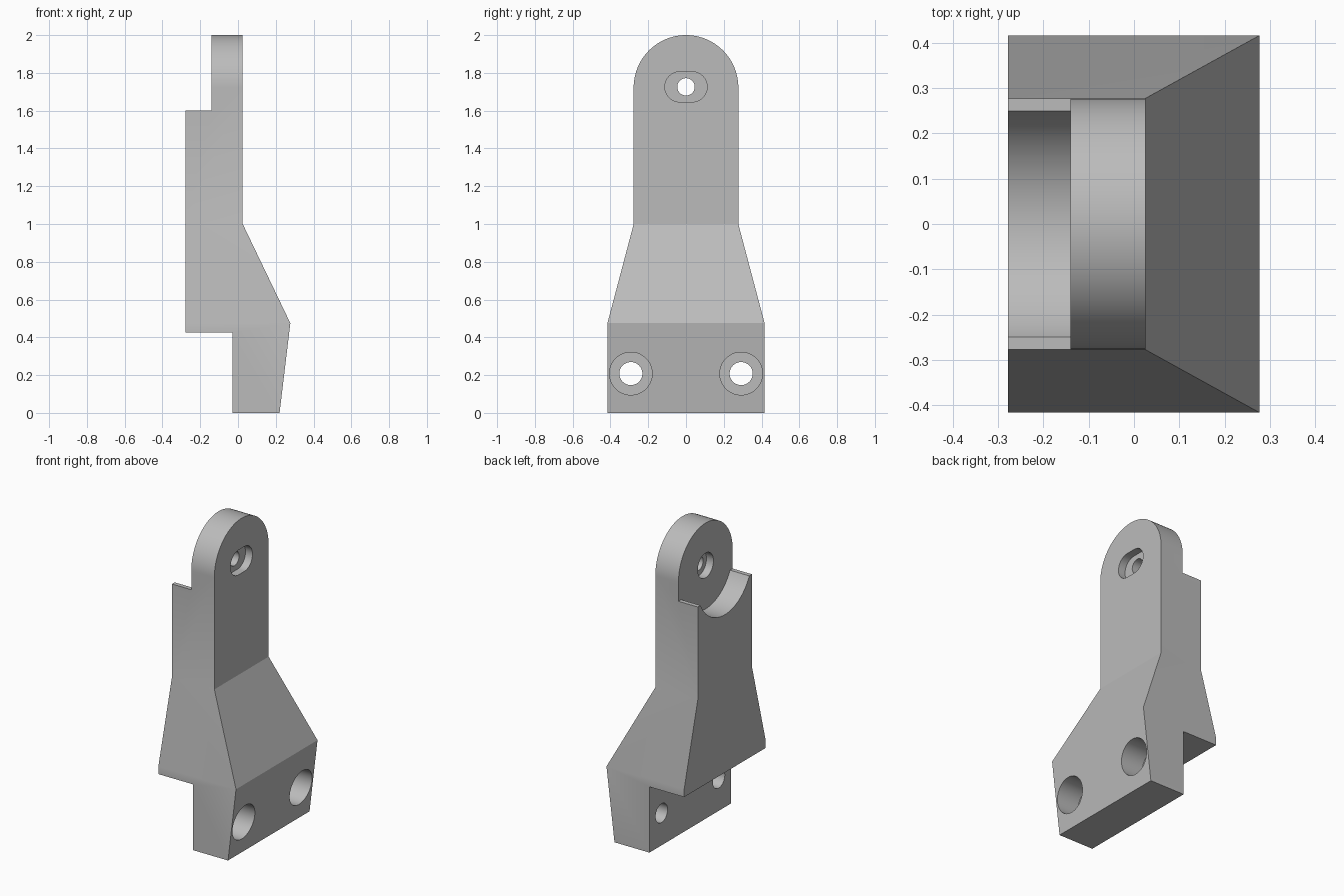
import bpy, bmesh
from math import sin, cos, pi, radians
from mathutils import Matrix

old = bpy.data.objects.get("Cube")
if old:
    bpy.data.objects.remove(old)

grey = bpy.data.materials.new("plain grey")
grey.use_nodes = True
grey.diffuse_color = (0.5, 0.5, 0.5, 1)
grey.node_tree.nodes["Principled BSDF"].inputs["Base Color"].default_value = (0.5, 0.5, 0.5, 1)


def prism(name, points, start, end):
    """Extrude a closed outline of 3D points along one axis, from start to end."""
    bm = bmesh.new()
    face = bm.faces.new([bm.verts.new(start(p)) for p in points])
    new = bmesh.ops.extrude_face_region(bm, geom=[face])["geom"]
    moved = [v for v in new if isinstance(v, bmesh.types.BMVert)]
    for v, p in zip(moved, moved):
        v.co += end
    bmesh.ops.recalc_face_normals(bm, faces=bm.faces)
    mesh = bpy.data.meshes.new(name)
    bm.to_mesh(mesh)
    bm.free()
    mesh.materials.append(grey)
    obj = bpy.data.objects.new(name, mesh)
    bpy.context.collection.objects.link(obj)
    return obj


def along_x(name, points, x0, x1):
    shift = Matrix.Identity(3).col[0] * (x1 - x0)
    return prism(name, points, lambda p: (x0, p[0], p[1]), shift)


def along_y(name, points, y0, y1):
    shift = Matrix.Identity(3).col[1] * (y1 - y0)
    return prism(name, points, lambda p: (p[0], y0, p[1]), shift)


def slot(y, z, r, stretch=0, n=64):
    """Round outline, optionally lengthened sideways."""
    pts = []
    for side in (1, -1):
        for i in range(n // 2 + 1 if stretch else n // 2):
            a = -side * pi / 2 + i * 2 * pi / n
            a = (-pi / 2 if side > 0 else pi / 2) + i * 2 * pi / n
            pts.append((y + side * stretch + r * cos(a), z + r * sin(a)))
    return pts


def combine(target, cutter, operation):
    mod = target.modifiers.new(cutter.name, 'BOOLEAN')
    mod.operation = operation
    mod.solver = 'EXACT'
    mod.object = cutter
    bpy.context.view_layer.objects.active = target
    bpy.ops.object.modifier_apply(modifier=mod.name)
    bpy.data.objects.remove(cutter)


HALF, EYE_Z = 0.277, 1.723

# Bracket body: stepped side profile trimmed by the rounded face outline
body = along_y("bracket", [
    (-0.03, 0), (0.22, 0), (0.277, 0.475), (0.025, 1.0), (0.025, 2.1),
    (-0.14, 2.1), (-0.14, 1.6), (-0.278, 1.6), (-0.278, 0.425), (-0.03, 0.425)], -0.5, 0.5)
arch = [(HALF * cos(radians(a)), EYE_Z + HALF * sin(radians(a))) for a in range(0, 181, 3)]
outline = [(-0.416, -0.1), (0.416, -0.1), (0.416, 0.475), (HALF, 1.0)] + arch + [(-HALF, 1.0), (-0.416, 0.475)]
combine(body, along_x("face_outline", outline, -0.5, 0.5), 'INTERSECT')

# Round clearance scooped out of the thick rear part
combine(body, along_x("scoop", slot(0, EYE_Z, HALF + 0.001, n=120), -0.5, -0.14), 'DIFFERENCE')

# Eye: through hole, slotted recess on one side, round recess on the other
combine(body, along_x("eye_hole", slot(0, EYE_Z + 0.003, 0.046), -0.5, 0.5), 'DIFFERENCE')
combine(body, along_x("eye_slot", slot(0, EYE_Z + 0.003, 0.08, 0.032), -0.025, 0.5), 'DIFFERENCE')
combine(body, along_x("eye_recess", slot(0, EYE_Z + 0.003, 0.08), -0.5, -0.09), 'DIFFERENCE')

# Mounting holes with counterbores
for y in (-0.292, 0.292):
    combine(body, along_x("mount_hole", slot(y, 0.208, 0.061), -0.5, 0.5), 'DIFFERENCE')
    combine(body, along_x("counterbore", slot(y, 0.208, 0.113), 0.09, 0.5), 'DIFFERENCE')

bpy.ops.object.select_all(action='DESELECT')
body.select_set(True)
bpy.context.view_layer.objects.active = body
bpy.ops.object.shade_smooth_by_angle(angle=radians(20))
